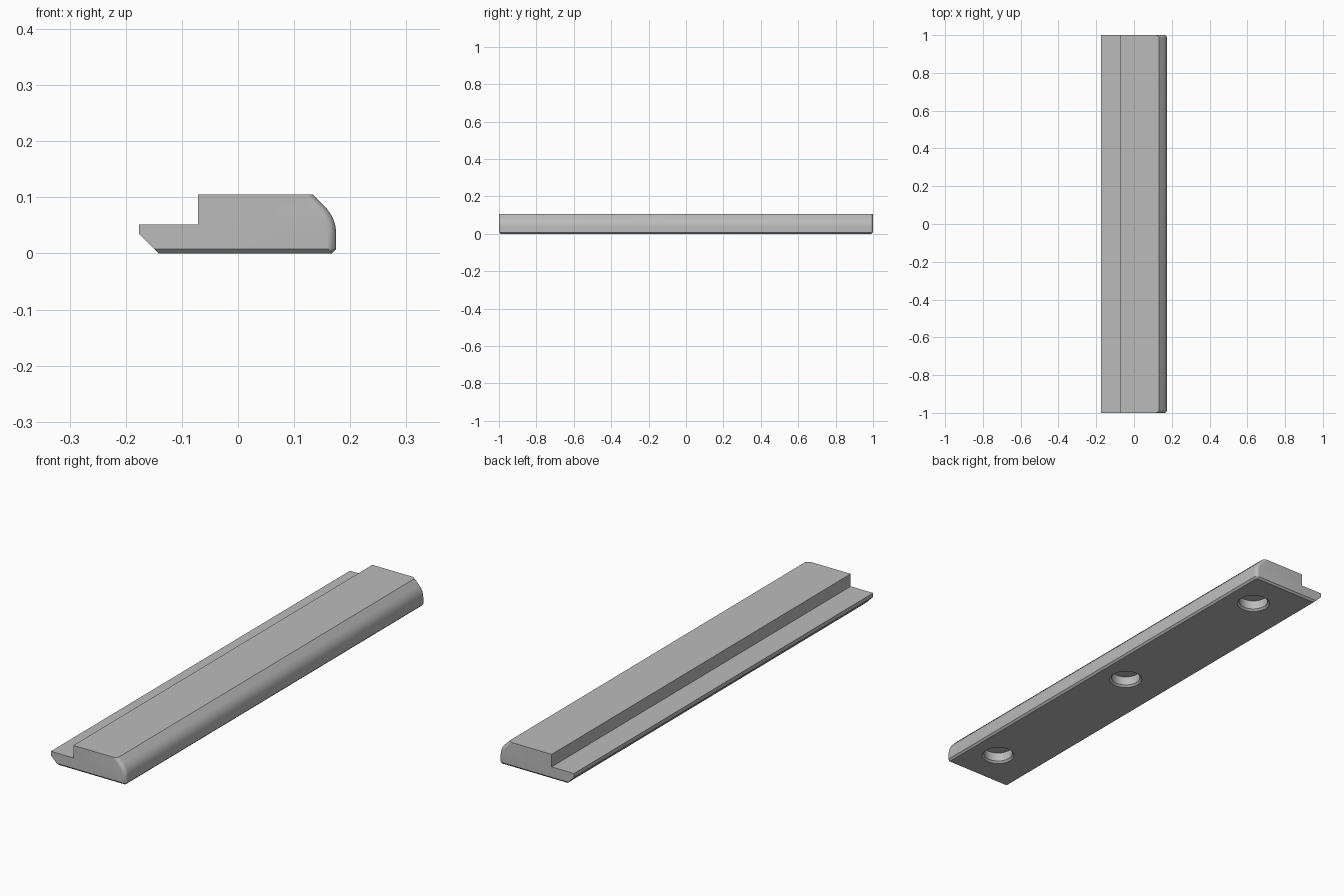
import bpy, bmesh
from math import sin, cos, pi, sqrt, radians

cube = bpy.data.objects.get("Cube")
if cube:
    bpy.data.objects.remove(cube, do_unlink=True)

grey = bpy.data.materials.new("plain grey")
grey.use_nodes = True
colour = (0.5, 0.5, 0.5, 1)
grey.diffuse_color = colour
grey.node_tree.nodes["Principled BSDF"].inputs["Base Color"].default_value = colour

HALF, CHAMFER, FILLET = 1.0, 0.008, 0.016
SIDE, HEIGHT, LEDGE, STEP_X = 0.175, 0.105, 0.052, -0.071
NOSE_Z, NOSE_R = 0.035, 0.068


def section(y, inset):
    """Cross-section ring; the rounded side moves in by inset near the ends."""
    zb = max(0.0, abs(y) - (HALF - CHAMFER))
    pts = [(-0.141 - zb, zb), (SIDE - inset - CHAMFER + zb, zb), (SIDE - inset, CHAMFER)]
    for i in range(9):
        a = radians(45) * i / 8
        pts.append((SIDE - NOSE_R + (NOSE_R - inset) * cos(a),
                    NOSE_Z + (NOSE_R - inset) * sin(a)))
    pts += [(0.133 - inset * sqrt(2), HEIGHT), (STEP_X, HEIGHT), (STEP_X, LEDGE),
            (-0.176, LEDGE), (-0.176, NOSE_Z)]
    return [(x, y, z) for x, z in pts]


def make_object(name, bm):
    bmesh.ops.remove_doubles(bm, verts=bm.verts[:], dist=1e-5)
    bmesh.ops.recalc_face_normals(bm, faces=bm.faces[:])
    mesh = bpy.data.meshes.new(name)
    bm.to_mesh(mesh)
    bm.free()
    mesh.materials.append(grey)
    obj = bpy.data.objects.new(name, mesh)
    bpy.context.collection.objects.link(obj)
    return obj


def skin(bm, rings):
    """Join successive rings with quads and cap both ends."""
    rings = [[bm.verts.new(p) for p in ring] for ring in rings]
    n = len(rings[0])
    for a, b in zip(rings, rings[1:]):
        for i in range(n):
            j = (i + 1) % n
            bm.faces.new((a[i], a[j], b[j], b[i]))
    bm.faces.new(rings[0])
    bm.faces.new(rings[-1])


# Bar body, with rounded end corners and a chamfered foot
steps = [radians(15 * i) for i in range(7)]
ends = [(HALF - FILLET + FILLET * sin(t), FILLET * (1 - cos(t))) for t in steps]
slices = [(-y, inset) for y, inset in reversed(ends)] + ends
bm = bmesh.new()
skin(bm, [section(y, inset) for y, inset in slices])
bar = make_object("bar", bm)

# Three blind holes with chamfered rims in the underside
HOLE_X, HOLE_R, DEPTH = 0.045, 0.059, 0.046
bm = bmesh.new()
for hole_y in (-0.825, 0, 0.825):
    levels = [(HOLE_R + 2 * CHAMFER, -CHAMFER), (HOLE_R, CHAMFER), (HOLE_R, DEPTH)]
    skin(bm, [[(HOLE_X + r * cos(2 * pi * i / 48), hole_y + r * sin(2 * pi * i / 48), z)
               for i in range(48)] for r, z in levels])
cutter = make_object("hole_cutter", bm)
cutter.hide_render = True

cut = bar.modifiers.new("holes", 'BOOLEAN')
cut.object = cutter
cut.operation = 'DIFFERENCE'
cut.solver = 'EXACT'
bpy.ops.object.select_all(action='DESELECT')
bar.select_set(True)
bpy.context.view_layer.objects.active = bar
bpy.ops.object.modifier_apply(modifier=cut.name)
bpy.data.objects.remove(cutter, do_unlink=True)
bpy.ops.object.shade_smooth_by_angle(angle=radians(28))
